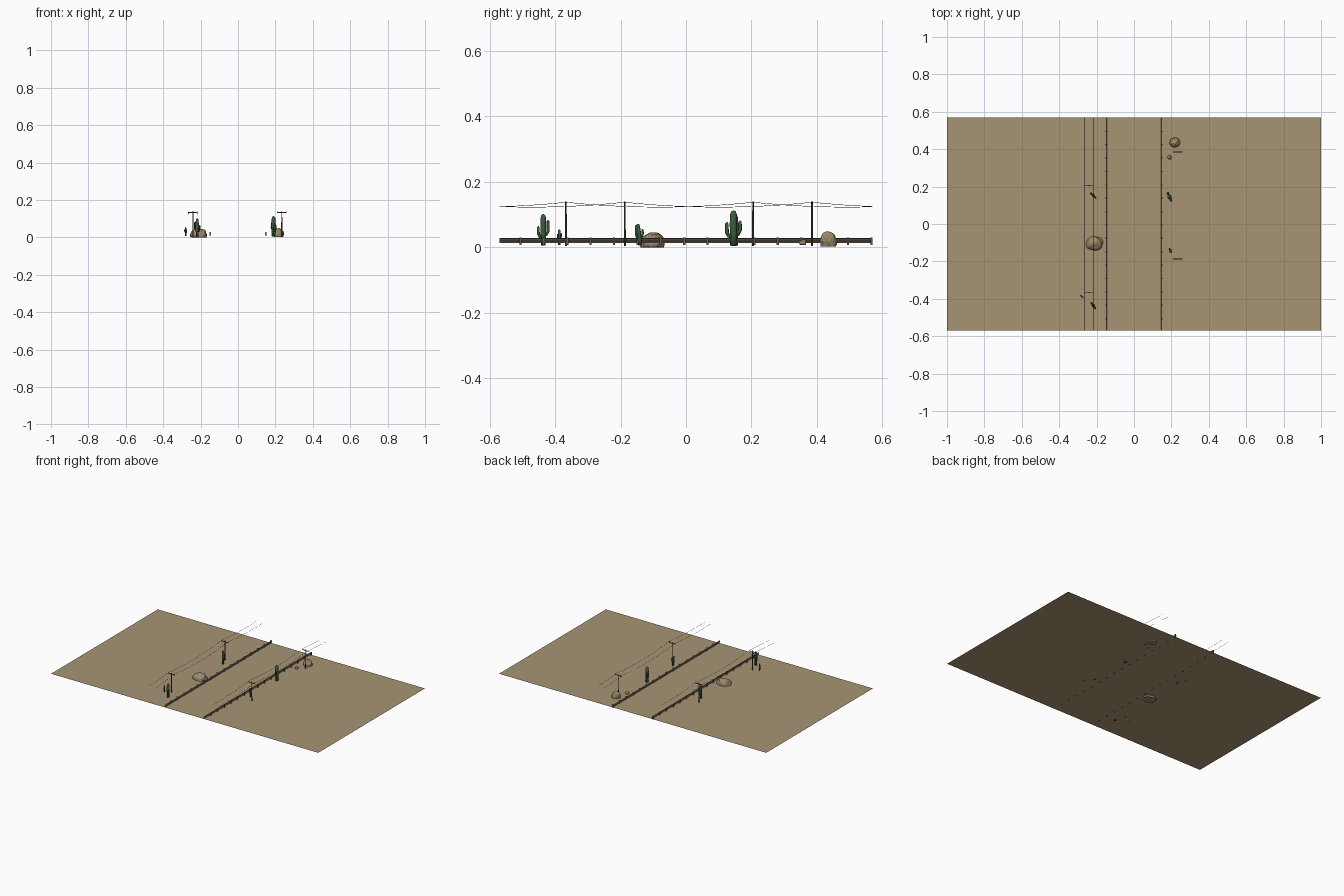
import bpy, bmesh, math, random
from mathutils import Vector, noise

if "Cube" in bpy.data.objects:
    bpy.data.objects.remove(bpy.data.objects["Cube"])

random.seed(4)
GROUND_Z = 0.01
HALF_Y = 0.57


def material(name, rgb):
    m = bpy.data.materials.new(name)
    m.diffuse_color = (*rgb, 1)
    m.use_nodes = True
    m.node_tree.nodes["Principled BSDF"].inputs["Base Color"].default_value = m.diffuse_color
    return m


SAND = material("sand", (0.39, 0.30, 0.175))
STONE = material("stone", (0.33, 0.245, 0.15))
GREEN = material("cactus green", (0.045, 0.11, 0.05))
WOOD = material("dark wood", (0.10, 0.07, 0.045))
RAIL = material("rusty rail", (0.25, 0.19, 0.14))
POST = material("rail post", (0.15, 0.115, 0.085))
WIRE = material("wire black", (0.02, 0.02, 0.02))


def add_object(name, bm, mat, smooth=False):
    bmesh.ops.recalc_face_normals(bm, faces=bm.faces)
    me = bpy.data.meshes.new(name)
    bm.to_mesh(me)
    bm.free()
    me.materials.append(mat)
    if smooth:
        me.polygons.foreach_set("use_smooth", [True] * len(me.polygons))
    ob = bpy.data.objects.new(name, me)
    bpy.context.collection.objects.link(ob)
    return ob


def box(bm, centre, size):
    verts = bmesh.ops.create_cube(bm, size=1)["verts"]
    for v in verts:
        v.co = Vector(c + a * s for c, a, s in zip(centre, v.co, size))


def tube(bm, path, radii, sides):
    """Sweep a ring along a path of points and cap both ends."""
    path = [Vector(p) for p in path]
    rings = []
    for i, p in enumerate(path):
        d = (path[min(i + 1, len(path) - 1)] - path[max(i - 1, 0)]).normalized()
        side = d.cross(Vector((1, 0.01, 0))).normalized()
        up = side.cross(d)
        rings.append([bm.verts.new(p + radii[i] * (side * math.cos(a) + up * math.sin(a)))
                      for a in (2 * math.pi * k / sides for k in range(sides))])
    for lo, hi in zip(rings, rings[1:]):
        for k in range(sides):
            j = (k + 1) % sides
            bm.faces.new((lo[k], lo[j], hi[j], hi[k]))
    bm.faces.new(rings[0])
    bm.faces.new(rings[-1])


# Desert floor
bm = bmesh.new()
bmesh.ops.create_grid(bm, x_segments=1, y_segments=1, size=1)
for v in bm.verts:
    v.co = (v.co.x, v.co.y * HALF_Y, GROUND_Z)
add_object("desert_floor", bm, SAND)

# Guard rails with a folded profile, posts on the outer side
PROFILE = [(0.0, 0.0135), (-0.0025, 0.016), (-0.0025, 0.018), (0.0, 0.0207),
           (-0.0025, 0.0234), (-0.0025, 0.0254), (0.0, 0.028)]
for label, s in (("left", -1), ("right", 1)):
    bm = bmesh.new()
    outline = PROFILE + [(x + 0.0015, z) for x, z in reversed(PROFILE)]
    rings = [[bm.verts.new((s * (0.146 + x), y, z)) for x, z in outline]
             for y in (-HALF_Y, HALF_Y)]
    n = len(outline)
    for k in range(n):
        j = (k + 1) % n
        bm.faces.new((rings[0][k], rings[0][j], rings[1][j], rings[1][k]))
    for r in rings:
        bm.faces.new(r)
    add_object(label + "_guard_rail", bm, RAIL)
    bm = bmesh.new()
    for i in range(16):
        box(bm, (s * 0.150, -0.506 + i * 0.0715, 0.0185), (0.006, 0.007, 0.023))
    add_object(label + "_rail_posts", bm, POST)

# Utility poles and sagging wires
for label, px, ys in (("left", -0.241, (-0.367, 0.205)), ("right", 0.234, (-0.187, 0.385))):
    poles, caps = bmesh.new(), bmesh.new()
    for y in ys:
        tube(poles, [(px, y, 0.005), (px, y, 0.141)], [0.0032, 0.0024], 8)
        box(poles, (px, y, 0.133), (0.05, 0.0035, 0.0035))
        for dx in (-0.023, 0.023):
            tube(caps, [(px + dx, y, 0.134), (px + dx, y, 0.139)], [0.0014, 0.0014], 6)
    add_object(label + "_utility_poles", poles, WOOD)
    add_object(label + "_insulators", caps, WIRE)
    wires = bmesh.new()
    for dx in (-0.023, 0.023):
        pts = []
        for y in sorted([-HALF_Y + i * HALF_Y / 12 for i in range(25)] + list(ys)):
            d = min(abs(y - p) for p in ys) / 0.286
            pts.append((px + dx, y, 0.138 - 0.015 * (1 - (1 - d) ** 2)))
        tube(wires, pts, [0.0007] * len(pts), 4)
    add_object(label + "_wires", wires, WIRE)


# Cacti: ribbed trunk with upturned arms
def cactus(name, x, y, top, r, arms, turn=1.5, lean=0.0):
    bm = bmesh.new()
    h = top - GROUND_Z
    steps = [(-0.05, 0.8), (0.3, 0.95), (0.6, 1), (0.88, 0.9), (0.96, 0.65), (1, 0.2)]
    tube(bm, [(x, y - lean * t, GROUND_Z + h * t) for t, _ in steps],
         [r * k for _, k in steps], 10)
    for side, reach, start, end in arms:
        dx, dy = side * reach * math.cos(turn), side * reach * math.sin(turn)
        z0, z1 = GROUND_Z + h * start, GROUND_Z + h * end
        bend = min(0.012, (z1 - z0) * 0.4)
        yl = y - lean * start
        tube(bm, [(x, yl, z0), (x + dx * 0.7, yl + dy * 0.7, z0 + bend * 0.2),
                  (x + dx, yl + dy, z0 + bend), (x + dx, yl + dy, z1 - r * 0.4),
                  (x + dx, yl + dy, z1)],
             [r * 0.45, r * 0.5, r * 0.52, r * 0.45, r * 0.12], 8)
    add_object(name, bm, GREEN, True)


TWO = [(-1, 0.019, 0.22, 0.6), (1, 0.018, 0.3, 0.8)]
cactus("cactus_front_left", -0.218, -0.436, 0.102, 0.009, TWO, 2.2)
cactus("cactus_small_left", -0.28, -0.387, 0.055, 0.0045,
       [(-1, 0.008, 0.3, 0.7), (1, 0.008, 0.35, 0.75)], 2.4)
cactus("cactus_back_left", -0.218, 0.152, 0.10, 0.008, TWO, 2.4)
cactus("cactus_back_right", 0.19, 0.145, 0.113, 0.0115,
       [(-1, 0.022, 0.22, 0.65), (1, 0.022, 0.3, 0.7)], 2.0)
cactus("cactus_front_right", 0.195, -0.14, 0.072, 0.007,
       [(-1, 0.012, 0.3, 0.95), (1, 0.012, 0.35, 0.75)], 2.1, 0.008)


# Boulders: lumpy faceted spheres partly sunk in the sand
def boulder(name, centre, size, seed):
    bm = bmesh.new()
    bmesh.ops.create_icosphere(bm, subdivisions=3, radius=1)
    for v in bm.verts:
        k = 1 + 0.22 * noise.noise(v.co * 1.3 + Vector((seed, seed * 2, 0)))
        flat = max(abs(v.co.x), abs(v.co.y), abs(v.co.z))
        p = v.co * k * (1.12 - 0.15 * flat)
        v.co = Vector(c + a * s for c, a, s in zip(centre, p, size))
        v.co.z = max(v.co.z, centre[2] - size[2] * 0.55)
    add_object(name, bm, STONE)


boulder("boulder_left", (-0.21, -0.105, 0.0165), (0.048, 0.038, 0.03), 3.1)
boulder("boulder_right", (0.218, 0.435, 0.0185), (0.028, 0.026, 0.03), 7.7)
boulder("small_stone", (0.19, 0.357, 0.014), (0.011, 0.011, 0.011), 5.3)
